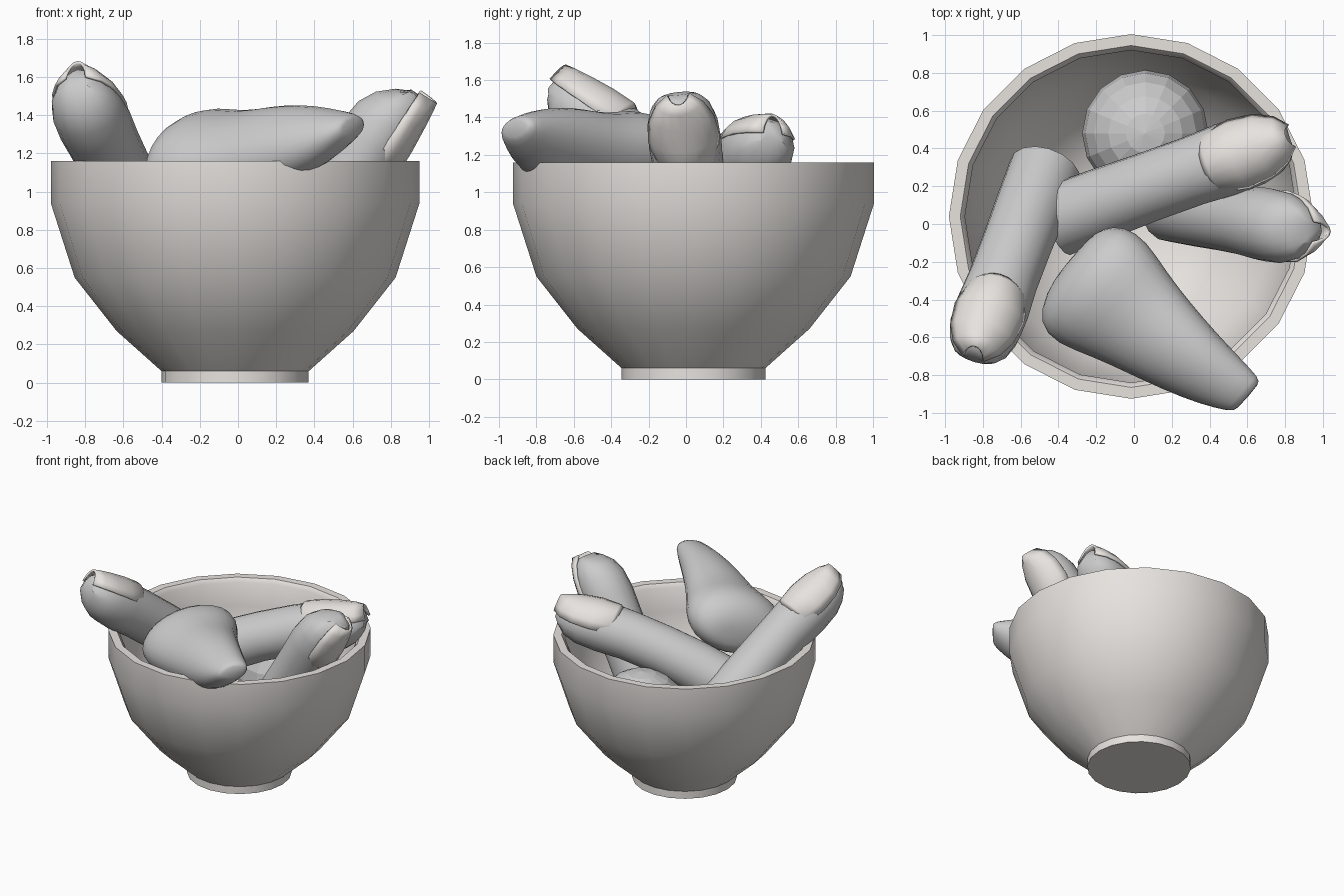
import bpy, bmesh, math
from mathutils import Vector

if "Cube" in bpy.data.objects:
    bpy.data.objects.remove(bpy.data.objects["Cube"])


def make_object(name, rings, cap=True, closed=True, angle=40, color=None, subsurf=0):
    """Skin a list of rings of points into one smooth shaded object."""
    bm = bmesh.new()
    loops = [[bm.verts.new(p) for p in ring] for ring in rings]
    n = len(loops[0])
    for a, b in zip(loops, loops[1:]):
        for i in range(n if closed else n - 1):
            j = (i + 1) % n
            bm.faces.new((a[i], a[j], b[j], b[i]))
    if cap:
        bm.faces.new(loops[0])
        bm.faces.new(loops[-1])
    bmesh.ops.recalc_face_normals(bm, faces=bm.faces[:])
    mesh = bpy.data.meshes.new(name)
    bm.to_mesh(mesh)
    bm.free()
    obj = bpy.data.objects.new(name, mesh)
    bpy.context.collection.objects.link(obj)
    if color:
        mesh.materials.append(color)
    if subsurf:
        obj.modifiers.new("smooth", "SUBSURF").levels = subsurf
    bpy.ops.object.select_all(action="DESELECT")
    obj.select_set(True)
    bpy.context.view_layer.objects.active = obj
    bpy.ops.object.shade_smooth_by_angle(angle=math.radians(angle))
    return obj


pale = bpy.data.materials.new("pale")
pale.diffuse_color = (0.80, 0.77, 0.74, 1)
pale.use_nodes = True
pale.node_tree.nodes["Principled BSDF"].inputs["Base Color"].default_value = pale.diffuse_color

# Bowl: outer wall, rounded rim, inner wall
CX, CY = -0.015, 0.04
profile = [(0.385, 0), (0.385, 0.06), (0.62, 0.27), (0.84, 0.55), (0.965, 0.94),
           (0.965, 1.16), (0.905, 1.16), (0.88, 1.13), (0.88, 0.94),
           (0.765, 0.57), (0.56, 0.31), (0.34, 0.13)]
circle = [(math.cos(k * math.pi / 10), math.sin(k * math.pi / 10)) for k in range(20)]
make_object("bowl", [[(CX + r * c, CY + r * s, z) for c, s in circle] for r, z in profile],
            angle=42, color=pale)

# Faceted ball lying at the back
bpy.ops.mesh.primitive_uv_sphere_add(segments=16, ring_count=10, radius=0.335,
                                     location=(0.06, 0.48, 0.67))
bpy.context.object.name = "ball"


# Fingers: (position along, half width, height on nail side, height on pad side)
STATIONS = [(0, 1, 1, 1), (0.2, 0.98, 0.98, 0.98), (0.4, 0.95, 0.95, 0.95),
            (0.6, 0.95, 0.95, 0.97), (0.74, 1, 0.94, 1.02), (0.85, 0.97, 0.86, 0.95),
            (0.92, 0.84, 0.78, 0.72), (0.97, 0.62, 0.7, 0.36), (1.0, 0.32, 0.58, -0.1)]
NAIL = [(0.68, 0.7, 0.92), (0.7, 0.86, 0.99), (0.8, 0.98, 0.95), (0.9, 0.9, 0.87),
        (0.97, 0.66, 0.8), (1.015, 0.3, 0.74)]


def finger(name, base, tip, nail_dir, bend, r=0.195):
    base, tip = Vector(base), Vector(tip)
    axis = (tip - base).normalized()
    side = axis.cross(Vector(nail_dir)).normalized()
    up = side.cross(axis)

    def point(f, w, h, a):
        c = base.lerp(tip, f) + up * bend * 4 * f * (1 - f)
        return c + side * (r * w * math.cos(a)) + up * (r * h * math.sin(a))

    rings = []
    for f, w, top, bot in STATIONS:
        angles = [k * math.pi / 8 for k in range(16)]
        rings.append([point(f, w, top if math.sin(a) >= 0 else bot, a) for a in angles])
    make_object(name, rings, angle=50)
    arc = [math.radians(d) for d in range(18, 163, 18)]
    nail = make_object(name + "_nail",
                       [[point(f, w * 1.02, h * 1.02, a) for a in arc] for f, w, h in NAIL],
                       cap=False, closed=False, angle=50, color=pale)
    thick = nail.modifiers.new("thickness", "SOLIDIFY")
    thick.thickness = 0.015
    thick.offset = 0


finger("left_finger", (-0.47, 0.28, 0.72), (-0.85, -0.72, 1.55), (-0.1, 0, 1), 0.03)
finger("back_finger", (-0.40, 0.02, 0.84), (0.83, 0.46, 1.27), (0, 0.1, 1), 0.06)
finger("right_finger", (0.20, 0.10, 0.45), (0.90, -0.04, 1.53), (1, 0, -0.5), -0.02)

# Nose: sections from the narrow bridge to the wide tip
# (distance along, side min, side max, bottom z, top z)
SECTIONS = [(0.0, -0.09, 0.10, 1.29, 1.39), (0.02, -0.12, 0.125, 1.26, 1.41),
            (0.17, -0.20, 0.14, 1.13, 1.44), (0.36, -0.27, 0.16, 1.05, 1.46),
            (0.56, -0.33, 0.19, 1.0, 1.45), (0.76, -0.39, 0.23, 0.95, 1.42),
            (0.95, -0.47, 0.29, 0.92, 1.45), (1.09, -0.45, 0.27, 0.93, 1.41),
            (1.17, -0.30, 0.18, 1.0, 1.31), (1.19, -0.12, 0.08, 1.08, 1.2)]
root = Vector((0.6, -0.92, 0))
along, across = Vector((-0.751, 0.66, 0)), Vector((0.66, 0.751, 0))
rings = []
for s, t0, t1, z0, z1 in SECTIONS:
    ring = []
    for k in range(12):
        a = k * math.pi / 6
        h = (z1 - z0) / 2
        p = root + along * s + across * ((t0 + t1) / 2 + (t1 - t0) / 2 * math.cos(a))
        p.z = (z0 + z1) / 2 + h * math.sin(a) + 0.25 * h * math.cos(a)
        ring.append(p)
    rings.append(ring)
make_object("nose", rings, angle=60, subsurf=1)
